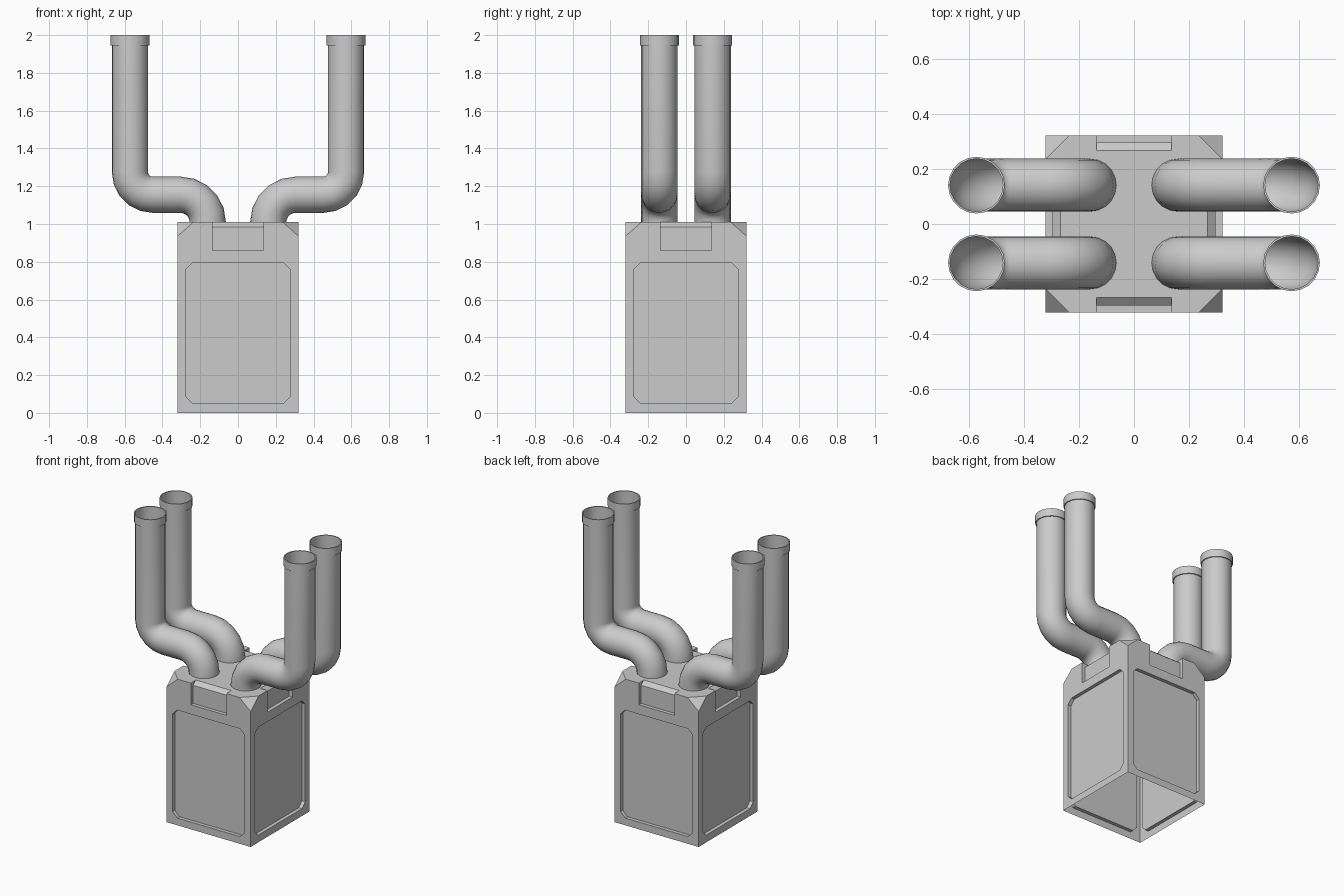
import bpy, bmesh
from math import sin, cos, pi
from mathutils import Matrix, Vector

if "Cube" in bpy.data.objects:
    bpy.data.objects.remove(bpy.data.objects["Cube"])

SIDES, R = 20, 0.096          # pipe cross-section
W, H = 0.321, 1.01            # body half width, height


def to_object(bm, name, recalc=True):
    if recalc:
        bmesh.ops.recalc_face_normals(bm, faces=bm.faces)
    me = bpy.data.meshes.new(name)
    bm.to_mesh(me)
    bm.free()
    ob = bpy.data.objects.new(name, me)
    bpy.context.collection.objects.link(ob)
    return ob


def activate(ob):
    bpy.ops.object.select_all(action='DESELECT')
    ob.select_set(True)
    bpy.context.view_layer.objects.active = ob


def prism(name, points, offset, turn):
    bm = bmesh.new()
    f = bm.faces.new([bm.verts.new(p) for p in points])
    ext = bmesh.ops.extrude_face_region(bm, geom=[f])
    moved = [v for v in ext['geom'] if isinstance(v, bmesh.types.BMVert)]
    bmesh.ops.translate(bm, verts=moved, vec=offset)
    bmesh.ops.transform(bm, matrix=Matrix.Rotation(turn, 4, 'Z'), verts=bm.verts)
    ob = to_object(bm, name)
    ob.hide_render = True
    return ob


# body: box with the four top corners sliced off
bm = bmesh.new()
bmesh.ops.create_cube(bm, size=1, matrix=Matrix.Translation((0, 0, H / 2)) @ Matrix.Diagonal((2 * W, 2 * W, H, 1)))
for sx in (-1, 1):
    for sy in (-1, 1):
        cut = bmesh.ops.bisect_plane(bm, geom=bm.verts[:] + bm.edges[:] + bm.faces[:],
                                     plane_co=(sx * W, sy * W, H - 0.075),
                                     plane_no=(sx / 0.085, sy / 0.085, 1 / 0.075), clear_outer=True)
        edges = [e for e in cut['geom_cut'] if isinstance(e, bmesh.types.BMEdge)]
        bmesh.ops.contextual_create(bm, geom=edges)
body = to_object(bm, "canister_body")

# recessed side panels and top notches on all four sides
a, lo, hi, c = 0.275, 0.05, 0.795, 0.035
panel = [(-a + c, lo), (a - c, lo), (a, lo + c), (a, hi - c), (a - c, hi), (-a + c, hi), (-a, hi - c), (-a, lo + c)]
notch = [(-0.4, 0.86), (-0.296, 0.86), (-0.296, 0.985), (-0.254, 1.02), (-0.4, 1.02)]
for k in range(4):
    cutters = [prism("panel_cutter", [(x, -0.4, z) for x, z in panel], (0, 0.4 - W + 0.025, 0), k * pi / 2),
               prism("notch_cutter", [(-0.136, y, z) for y, z in notch], (0.272, 0, 0), k * pi / 2)]
    for cutter in cutters:
        activate(body)
        mod = body.modifiers.new("cut", 'BOOLEAN')
        mod.operation, mod.solver, mod.object = 'DIFFERENCE', 'EXACT', cutter
        bpy.ops.object.modifier_apply(modifier=mod.name)
        bpy.data.objects.remove(cutter)

# open the underside
bm = bmesh.new()
bm.from_mesh(body.data)
bmesh.ops.delete(bm, geom=[f for f in bm.faces if f.normal.z < -0.9 and f.calc_center_median().z < 0.001],
                 context='FACES')
bm.to_mesh(body.data)
bm.free()


def sweep(name, rings, sx, sy):
    # rings: (x, z, tilt of the ring, radius) along a path in the xz plane
    bm = bmesh.new()
    loops = []
    for x, z, t, r in rings:
        loop = []
        for i in range(SIDES):
            u = 2 * pi * i / SIDES
            loop.append(bm.verts.new((sx * (x + r * cos(u) * cos(t)), sy * 0.141 + r * sin(u),
                                      z - r * cos(u) * sin(t))))
        loops.append(loop)
    for p, q in zip(loops, loops[1:]):
        for i in range(SIDES):
            j = (i + 1) % SIDES
            face = (p[i], p[j], q[j], q[i])
            bm.faces.new(face if sx > 0 else face[::-1])
    ob = to_object(bm, name, recalc=False)
    activate(ob)
    bpy.ops.object.shade_smooth_by_angle(angle=pi / 5)


# S-bend pipe path: up, outward, then up again
X0, X1, ZM, R1, R2, N = 0.16, 0.572, 1.155, 0.145, 0.12, 5
path = [(X0, H - 0.005, 0, R)]
for i in range(N + 1):
    t = pi / 2 * i / N
    path.append((X0 + R1 * (1 - cos(t)), ZM - R1 + R1 * sin(t), t, R))
for i in range(N + 1):
    t = pi / 2 * (1 - i / N)
    path.append((X1 - R2 + R2 * cos(t), ZM + R2 - R2 * sin(t), t, R))
path.append((X1, 2.0, 0, R))
collar = [(X1, 1.945, 0, R), (X1, 1.945, 0, 0.103), (X1, 2.0, 0, 0.103), (X1, 2.0, 0, R)]
for sx, side in ((-1, "left"), (1, "right")):
    for sy, end in ((-1, "front"), (1, "back")):
        sweep(f"pipe_{end}_{side}", path, sx, sy)
        sweep(f"pipe_collar_{end}_{side}", collar, sx, sy)
